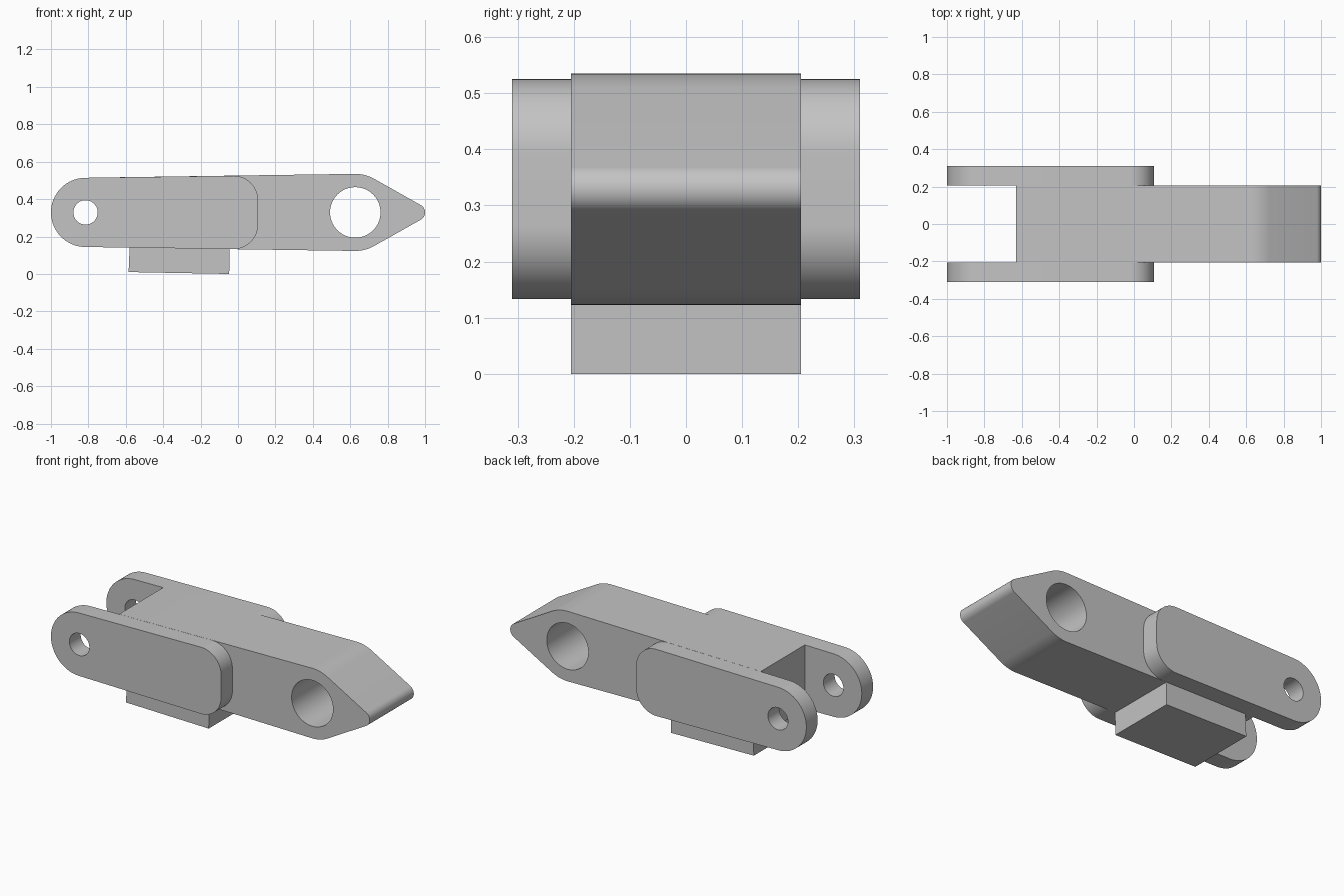
import bpy
from math import sin, cos, pi, radians

if "Cube" in bpy.data.objects:
    bpy.data.objects.remove(bpy.data.objects["Cube"], do_unlink=True)

# Single plain grey finish
grey = bpy.data.materials.new("plain_grey")
grey.use_nodes = True
grey.diffuse_color = (0.55, 0.55, 0.55, 1)
grey.node_tree.nodes["Principled BSDF"].inputs["Base Color"].default_value = (0.55, 0.55, 0.55, 1)

AXIS_Z = 0.329    # height of the link's centre line
BODY_Y = 0.205    # half width of the body
PLATE_Y = 0.31    # outer face of the side plates


def arc(x, z, radius, start, end, steps=16):
    """Points on an arc, angles in degrees."""
    angles = [radians(start + (end - start) * i / steps) for i in range(steps + 1)]
    return [(x + radius * cos(a), z + radius * sin(a)) for a in angles]


def hole(x, radius):
    return arc(x, AXIS_Z, radius, 0, 360, 64)[:-1]


def prism(name, loops, y_min, y_max):
    """Extrude an outline, with holes as further loops, along y."""
    curve = bpy.data.curves.new(name, "CURVE")
    curve.dimensions = "2D"
    curve.fill_mode = "BOTH"
    curve.extrude = (y_max - y_min) / 2
    for loop in loops:
        spline = curve.splines.new("POLY")
        spline.points.add(len(loop) - 1)
        for point, (x, z) in zip(spline.points, loop):
            point.co = (x, z, 0, 1)
        spline.use_cyclic_u = True
    obj = bpy.data.objects.new(name, curve)
    bpy.context.collection.objects.link(obj)
    obj.location.y = (y_min + y_max) / 2
    obj.rotation_euler.x = pi / 2
    bpy.ops.object.select_all(action="DESELECT")
    obj.select_set(True)
    bpy.context.view_layer.objects.active = obj
    bpy.ops.object.convert(target="MESH")
    obj = bpy.context.object
    obj.data.materials.clear()
    obj.data.materials.append(grey)
    bpy.ops.object.shade_smooth_by_angle(angle=radians(30))
    return obj


# Body: slightly flared bar with a rounded wedge nose and a large eye
nose = (arc(0.627, AXIS_Z - 0.001, 0.205, -91, -61, 10)
        + arc(0.955, AXIS_Z, 0.045, -61, 61)
        + arc(0.627, AXIS_Z + 0.001, 0.205, 61, 91, 10))
tail = [(-0.63, AXIS_Z + 0.188), (-0.63, AXIS_Z - 0.188)]
prism("body", [nose + tail, hole(0.627, 0.135)], -BODY_Y, BODY_Y)

# Side plates: round fork end with a pin hole, filleted inner end
fillet = 0.13
outline = (arc(-0.815, AXIS_Z, 0.185, 91, 269, 32)
           + arc(-0.023, AXIS_Z - 0.066, fillet, -91, 0)
           + arc(-0.023, AXIS_Z + 0.066, fillet, 0, 91))
for name, side in (("left_side_plate", 1), ("right_side_plate", -1)):
    y_min, y_max = sorted((side * BODY_Y, side * PLATE_Y))
    prism(name, [outline, hole(-0.815, 0.065)], y_min, y_max)

# Block under the body, tilted with the body's underside
block = [(-0.585, 0.01), (-0.047, 0), (-0.044, 0.2), (-0.577, 0.2)]
prism("underside_block", [block], -BODY_Y, BODY_Y)
